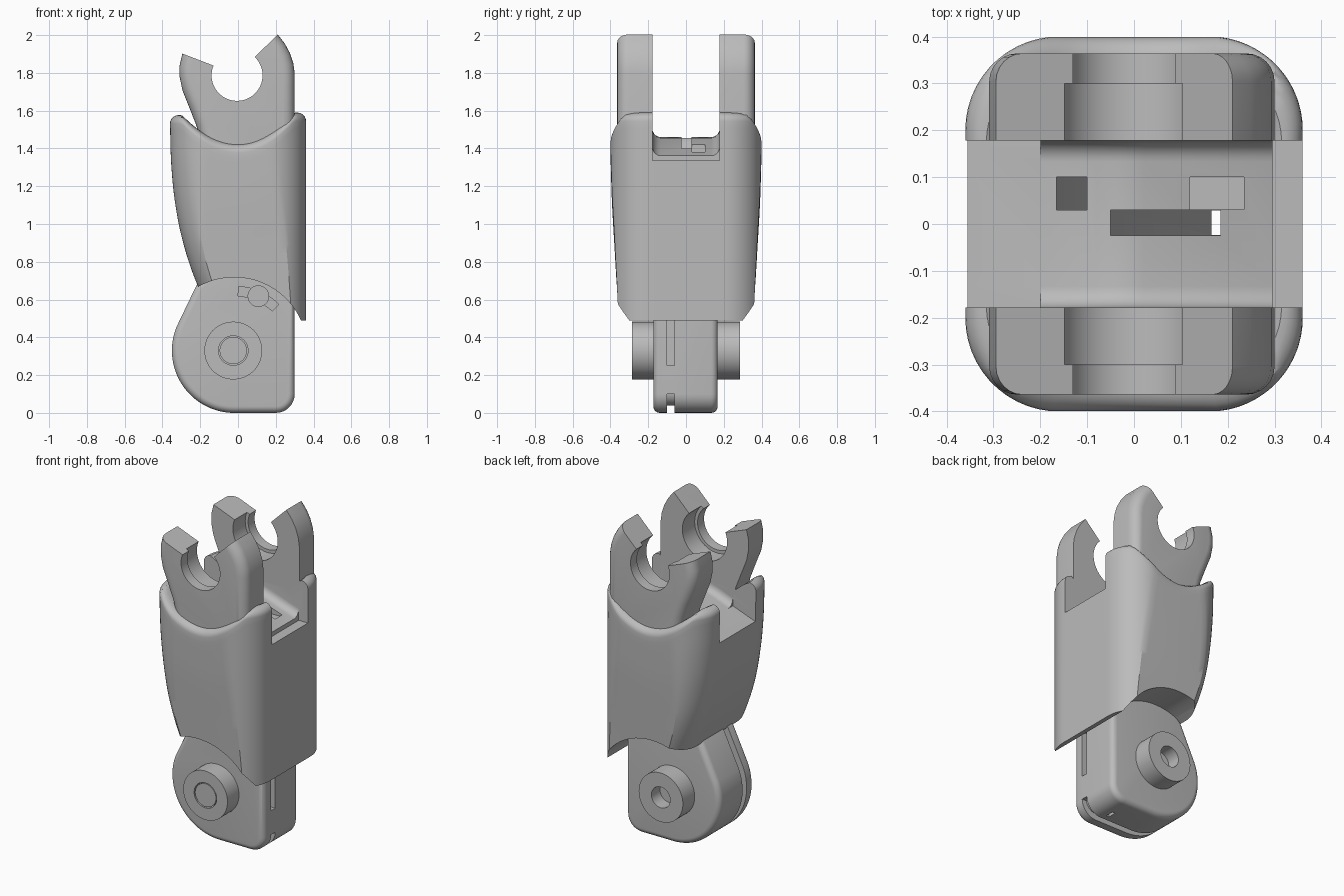
import bpy, bmesh
from math import sin, cos, pi, radians, asin, degrees
from mathutils import Vector

cube = bpy.data.objects.get("Cube")
if cube:
    bpy.data.objects.remove(cube)

grey = bpy.data.materials.new("plain grey")
grey.use_nodes = True
COLOUR = (0.5, 0.5, 0.5, 1)
grey.diffuse_color = COLOUR
grey.node_tree.nodes["Principled BSDF"].inputs["Base Color"].default_value = COLOUR


def finish(name, bm):
    bmesh.ops.recalc_face_normals(bm, faces=bm.faces)
    mesh = bpy.data.meshes.new(name)
    bm.to_mesh(mesh)
    bm.free()
    mesh.materials.append(grey)
    obj = bpy.data.objects.new(name, mesh)
    bpy.context.collection.objects.link(obj)
    return obj


def loft(name, rings):
    bm = bmesh.new()
    loops = [[bm.verts.new(p) for p in r] for r in rings]
    for a, b in zip(loops, loops[1:]):
        for i in range(len(a)):
            bm.faces.new((a[i - 1], a[i], b[i], b[i - 1]))
    bm.faces.new(loops[0])
    bm.faces.new(loops[-1])
    return finish(name, bm)


def inset(outline, d):
    """Move a counter-clockwise outline inwards by d."""
    pts = [Vector(p) for p in outline]
    moved = []
    for i, p in enumerate(pts):
        e1 = (p - pts[i - 1]).normalized()
        e2 = (pts[(i + 1) % len(pts)] - p).normalized()
        n1, n2 = Vector((-e1.y, e1.x)), Vector((-e2.y, e2.x))
        moved.append(p + (n1 + n2) * d / (1 + n1.dot(n2)))
    return moved


def prism(name, outline, y0, y1, r0=0, r1=0):
    """Extrude an x-z outline along y, with rounded rims of radius r0 and r1."""
    s = 1 if y1 > y0 else -1
    turns = [pi / 2 * k / 6 for k in range(7)]
    layers = [(y0 + s * r0 * (1 - cos(a)), r0 * (1 - sin(a))) for a in (turns if r0 else turns[:1])]
    layers += [(y1 - s * r1 * (1 - cos(a)), r1 * (1 - sin(a)))
               for a in (turns[::-1] if r1 else turns[:1])]
    return loft(name, [[(p.x, y, p.y) for p in inset(outline, d)] for y, d in layers])


def arc(cx, cz, r, a0, a1, n=24):
    angles = [radians(a0 + (a1 - a0) * i / n) for i in range(n + 1)]
    return [(cx + r * cos(a), cz + r * sin(a)) for a in angles]


def disc(name, cx, cz, r, y0, y1):
    return prism(name, arc(cx, cz, r, 0, 360 * 63 / 64, 63), y0, y1)


def box(name, x0, x1, y0, y1, z0, z1):
    return prism(name, [(x0, z0), (x1, z0), (x1, z1), (x0, z1)], y0, y1)


def combine(obj, operation, *tools):
    bpy.context.view_layer.objects.active = obj
    for tool in tools:
        tool.hide_render = True
        mod = obj.modifiers.new("combine", 'BOOLEAN')
        mod.operation, mod.solver, mod.object = operation, 'EXACT', tool
        bpy.ops.object.modifier_apply(modifier=mod.name)
        bpy.data.objects.remove(tool)


def ramp(z, table):
    """Smooth curve through a few (z, value) pairs."""
    for i in range(len(table) - 1):
        (z0, v0), (z1, v1) = table[i:i + 2]
        if z <= z1:
            def slope(k):
                a, b = table[max(k - 1, 0)], table[min(k + 1, len(table) - 1)]
                return (b[1] - a[1]) / (b[0] - a[0])
            t, h = (z - z0) / (z1 - z0), z1 - z0
            return (v0 * (1 + 2 * t) * (1 - t) ** 2 + h * slope(i) * t * (1 - t) ** 2
                    + v1 * t * t * (3 - 2 * t) + h * slope(i + 1) * t * t * (t - 1))
    return table[-1][1]


# Sleeve: round-cornered column trimmed by tapering sides, with a saddle-shaped rim
LEFT = [(0.49, -0.12), (0.68, -0.213), (0.9, -0.293), (1.1, -0.334), (1.3, -0.354), (1.5, -0.36)]
WIDTH = [(0.49, 0.358), (0.6, 0.362), (0.9, 0.377), (1.2, 0.392), (1.45, 0.399)]
R = 0.2


def section(z):
    xl, w = ramp(z, LEFT), ramp(z, WIDTH)
    a = degrees(asin((w - R) / R))
    corners = [arc(0.36 - R, R, R, 0, a, 12), arc(xl + R, R, R, 180 - a, 180, 12),
               arc(xl + R, -R, R, 180, 180 + a, 12), arc(0.36 - R, -R, R, 360 - a, 360, 12)]
    ring = []
    for i, c in enumerate(corners):
        start, end = Vector(c[-1]), Vector(corners[(i + 1) % 4][0])
        ring += [Vector(p) for p in c] + [start.lerp(end, k / 12) for k in range(1, 12)]
    return ring


def rim(x):
    return 1.422 + (1.9 if x > 0 else 1.75) * min(abs(x), 0.297) ** 2


BASE, ROUND, STEPS = 0.49, 0.045, 28
rings = []
for k in range(STEPS + 1):
    t = k / STEPS
    rings.append([(p.x, p.y, BASE + (rim(p.x) - ROUND - BASE) * t)
                  for p in section(BASE + (1.5 - BASE) * t)])
top = section(1.5)
shrink = [(ROUND * (1 - cos(a)), ROUND * (1 - sin(a))) for a in (pi * i / 12 for i in range(1, 7))]
shrink += [(0.36 * s, 0) for s in (0.25, 0.4, 0.55, 0.7, 0.85, 0.95)]
for d, drop in shrink:
    f = 1 - d / 0.36
    rings.append([(p.x * f, p.y * f, rim(p.x * f) - drop) for p in top])
sleeve = loft("sleeve", rings)

# Bridge between the prongs, then the filleted channel, cord pockets and arch
combine(sleeve, 'UNION', box("bridge", -0.192, 0.296, -0.215, 0.215, 1.25, 1.515))
ridge = [(-0.5, 1.29), (-0.2, 1.4), (-0.08, 1.446), (-0.03, 1.46), (0.02, 1.455),
         (0.3, 1.36), (0.5, 1.3), (0.5, 1.9), (-0.5, 1.9)]
left_end = [(-0.5, 1.29), (-0.2, 1.4), (-0.2, 1.85), (-0.5, 1.85)]
cord_slot = [(-0.05, 1.43), (0.165, 1.0), (0.185, 1.0), (0.185, 1.6), (-0.05, 1.6)]
left_pocket = [(-0.165, 1.39), (-0.1, 1.2), (-0.1, 1.6), (-0.165, 1.6)]
combine(sleeve, 'DIFFERENCE', disc("arch_cutter", -0.02, 0.33, 0.388, -1, 1),
        prism("ridge_cutter", ridge, -0.178, 0.178, 0.045, 0.045),
        prism("left_end_cutter", left_end, -0.178, 0.178),
        box("right_end_cutter", 0.296, 0.5, -0.178, 0.178, 1.335, 1.85),
        prism("left_pocket_cutter", left_pocket, 0.03, 0.1),
        box("right_pocket_cutter", 0.12, 0.235, 0.031, 0.1, 1.37, 1.6),
        prism("cord_slot_cutter", cord_slot, -0.025, 0.03),
        box("cord_cutter", 0.165, 0.185, -0.024, 0.029, 0.3, 1.1))

# Prongs: a pair of open hooks with a stepped bore
hook = ([(-0.19, 1.3), (0.3, 1.3), (0.3, 1.8), (0.293, 1.85), (0.275, 1.905), (0.248, 1.955),
         (0.205, 2.01), (0.15, 2.07), (-0.27, 2.07), (-0.295, 1.9), (-0.309, 1.84),
         (-0.309, 1.78), (-0.295, 1.71), (-0.255, 1.61), (-0.22, 1.52), (-0.2, 1.44)])
mouth = [(0, 1.79), (0.09, 1.885), (0.4, 2.19), (0.4, 2.4), (-0.6, 2.4), (-0.6, 2.02), (-0.12, 1.835)]
prongs = []
for name, s in (("front_prong", -1), ("back_prong", 1)):
    prong = prism(name, hook, s * 0.178, s * 0.364, 0, 0.06)
    combine(prong, 'DIFFERENCE', prism("mouth_cutter", mouth, -1, 1),
            disc("bore_cutter", -0.005, 1.787, 0.135, -1, 1),
            disc("step_cutter", -0.005, 1.787, 0.155, -0.3, 0.3))
    prongs.append(prong)

# Knuckle: rounded block with cord grooves and a curved pin slot on its front
CX, CZ = -0.02, 0.33
outline = (arc(0.2, 0.1, 0.1, -90, 0, 8) + [(0.3, 0.7), (-0.1, 0.8), (-0.22, 0.675)]
           + arc(CX, CZ, 0.33, 157, 270, 30))
knuckle = prism("knuckle", outline, -0.173, 0.168, 0.035, 0.035)
groove = ([(-0.34, 0.72)] + arc(CX, CZ, 0.5, 160, 270) + [(0.4, -0.17), (0.4, 0.1), (0.27, 0.1)]
          + arc(0.2, 0.11, 0.07, 0, -90, 8) + arc(CX, CZ, 0.28, 270, 160) + [(-0.165, 0.68)])
pin_slot = arc(CX, CZ, 0.34, 46, 86) + arc(CX, CZ, 0.29, 86, 46)
combine(knuckle, 'DIFFERENCE', prism("groove_cutter", groove, -0.1, -0.06),
        box("side_slot_cutter", 0.24, 0.4, -0.1, -0.06, 0.25, 0.54),
        box("cord_cutter", 0.165, 0.185, -0.024, 0.029, -0.1, 1),
        prism("pin_slot_cutter", pin_slot, -0.3, -0.11))

# Hinge hub with a recessed end, axle and stop pin
hub = disc("hinge_hub", -0.025, CZ, 0.153, -0.287, 0.285)
combine(hub, 'DIFFERENCE', disc("ring_cutter", -0.025, CZ, 0.078, -0.4, -0.25),
        disc("hole_cutter", -0.025, CZ, 0.065, 0.2, 0.4))
axle = disc("axle", -0.025, CZ, 0.072, -0.285, 0.1)
stop_pin = disc("stop_pin", 0.108, 0.618, 0.057, -0.2, -0.05)

# Smooth curved surfaces, keep edges crisp
bpy.ops.object.select_all(action='DESELECT')
for obj in [sleeve, knuckle, hub, axle, stop_pin] + prongs:
    obj.select_set(True)
bpy.context.view_layer.objects.active = sleeve
bpy.ops.object.shade_smooth_by_angle(angle=radians(30))
